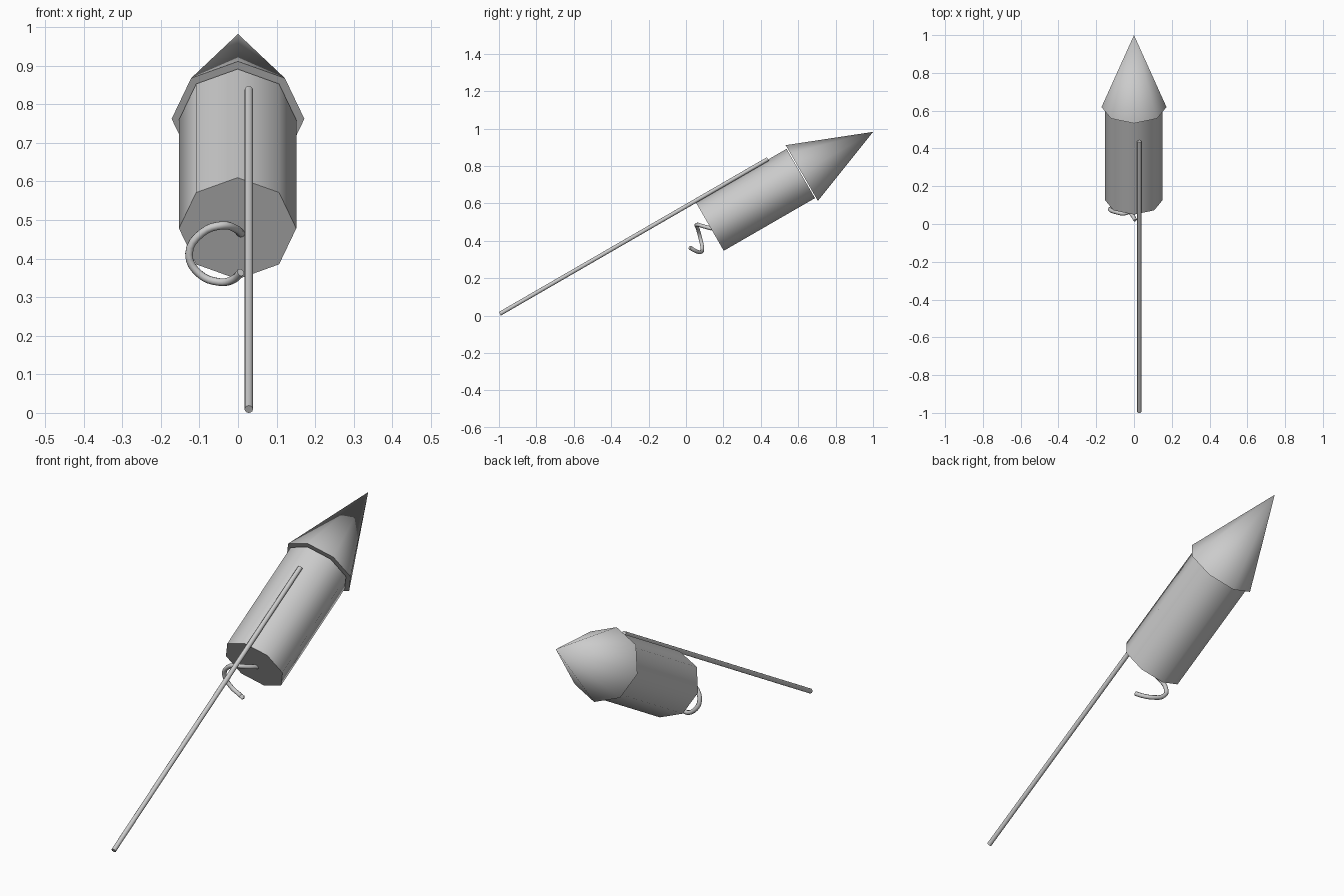
import bpy
from math import radians
from mathutils import Vector

if "Cube" in bpy.data.objects:
    bpy.data.objects.remove(bpy.data.objects["Cube"], do_unlink=True)

TILT = radians(-60)
AXIS = Vector((0, 0.866, 0.5))

grey = bpy.data.materials.new("plain grey")
grey.use_nodes = True
colour = (0.6, 0.6, 0.6, 1)
grey.diffuse_color = colour
grey.node_tree.nodes["Principled BSDF"].inputs["Base Color"].default_value = colour


def finish(obj, name):
    obj.name = name
    obj.data.materials.clear()
    obj.data.materials.append(grey)
    bpy.ops.object.select_all(action="DESELECT")
    obj.select_set(True)
    bpy.context.view_layer.objects.active = obj
    bpy.ops.object.shade_smooth_by_angle(angle=radians(60))


def tilted_part(name, base, length, r_base, r_top, sides=8):
    """Capped cone or cylinder rising along the tilted axis from its base centre."""
    centre = Vector(base) + AXIS * length / 2
    bpy.ops.mesh.primitive_cone_add(vertices=sides, radius1=r_base, radius2=r_top,
                                    depth=length, location=centre, rotation=(TILT, 0, 0))
    finish(bpy.context.object, name)


# Rocket tube, nose and guide stick
tilted_part("rocket_body", (-0.001, 0.126, 0.478), 0.563, 0.152, 0.152)
tilted_part("nose_cone", (0, 0.619, 0.762), 0.44, 0.172, 0)
tilted_part("guide_stick", (0.028, -0.995, 0.0095), 1.655, 0.011, 0.011, 12)

# Curled fuse
path = [(0.008, 0.137, 0.465), (-0.008, 0.09, 0.478), (-0.04, 0.058, 0.486),
        (-0.093, 0.062, 0.467), (-0.127, 0.077, 0.412), (-0.1, 0.087, 0.36),
        (-0.047, 0.077, 0.339), (-0.012, 0.05, 0.346), (0.007, 0.02, 0.364)]
curve = bpy.data.curves.new("fuse", "CURVE")
curve.dimensions = "3D"
curve.bevel_depth = 0.0105
curve.bevel_resolution = 2
curve.resolution_u = 4
curve.use_fill_caps = True
spline = curve.splines.new("BEZIER")
spline.bezier_points.add(len(path) - 1)
for point, co in zip(spline.bezier_points, path):
    point.co = co
    point.handle_left_type = point.handle_right_type = "AUTO"
fuse = bpy.data.objects.new("fuse", curve)
bpy.context.collection.objects.link(fuse)
bpy.ops.object.select_all(action="DESELECT")
fuse.select_set(True)
bpy.context.view_layer.objects.active = fuse
bpy.ops.object.convert(target="MESH")
finish(bpy.context.object, "fuse")
